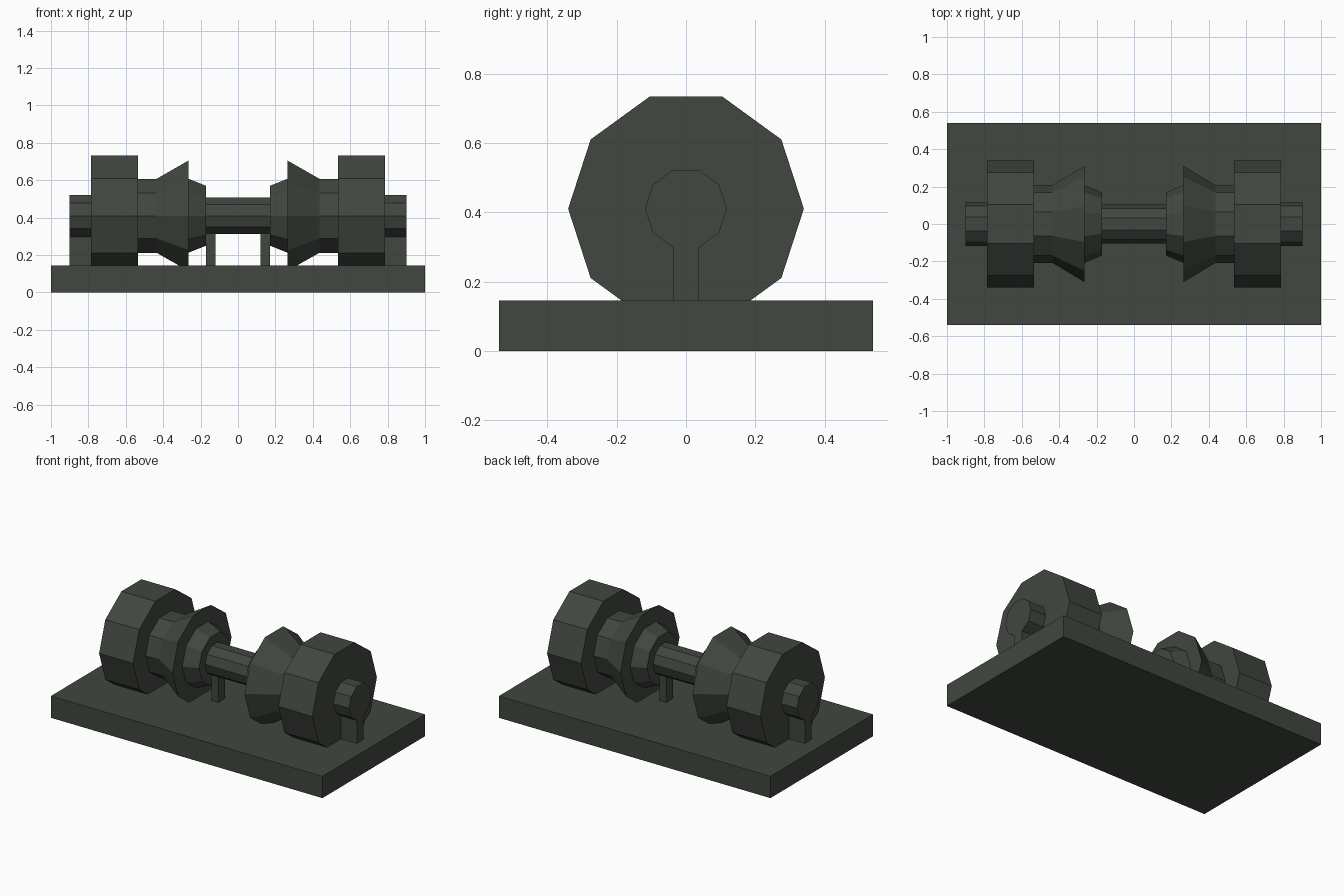
import bpy, bmesh, math

if "Cube" in bpy.data.objects:
    bpy.data.objects.remove(bpy.data.objects["Cube"])

AXIS_Z = 0.41
SIDES = 10

mat = bpy.data.materials.new("dark_green_grey")
mat.diffuse_color = (0.052, 0.063, 0.050, 1)
mat.use_nodes = True
mat.node_tree.nodes["Principled BSDF"].inputs["Base Color"].default_value = mat.diffuse_color


def finish(name, bm):
    bmesh.ops.recalc_face_normals(bm, faces=bm.faces)
    me = bpy.data.meshes.new(name)
    bm.to_mesh(me)
    bm.free()
    me.materials.append(mat)
    ob = bpy.data.objects.new(name, me)
    bpy.context.collection.objects.link(ob)
    return ob


def box(name, x0, x1, half_y, z0, z1):
    bm = bmesh.new()
    bmesh.ops.create_cube(bm, size=1)
    for v in bm.verts:
        v.co.x = x0 if v.co.x < 0 else x1
        v.co.y = half_y if v.co.y > 0 else -half_y
        v.co.z = z0 if v.co.z < 0 else z1
    return finish(name, bm)


def lathe(name, profile, side=1, cap=False):
    """Turn (x, radius) points round the horizontal axis as a ten-sided solid."""
    bm = bmesh.new()
    rings = []
    for x, r in profile:
        rings.append([bm.verts.new((side * x,
                                    r * math.cos(math.tau * i / SIDES),
                                    AXIS_Z + r * math.sin(math.tau * i / SIDES)))
                      for i in range(SIDES)])
    for a, b in zip(rings, rings[1:]):
        for i in range(SIDES):
            j = (i + 1) % SIDES
            f = (a[i], a[j], b[j], b[i])
            bm.faces.new(f if side > 0 else f[::-1])
    if cap:
        bm.faces.new(rings[-1] if side > 0 else rings[-1][::-1])
    ob = finish(name, bm)
    # open shells: make sure normals point away from the axis
    me = ob.data
    total = sum(p.area * (p.normal.y * p.center.y + p.normal.z * (p.center.z - AXIS_Z))
                for p in me.polygons)
    if total < 0:
        me.flip_normals()
    return ob


# Base slab and central bar
box("base_slab", -1, 1, 0.54, 0, 0.145)
lathe("centre_bar", [(-0.17, 0.103), (0.17, 0.103)])

# Each end: flared drum, wheel, axle pin and two supports
for label, s in (("right", 1), ("left", -1)):
    lathe(f"{label}_flared_drum",
          [(0.17, 0.103), (0.17, 0.168), (0.265, 0.208), (0.265, 0.31),
           (0.435, 0.208), (0.535, 0.208)], s)
    lathe(f"{label}_wheel",
          [(0.535, 0.208), (0.535, 0.34), (0.785, 0.34), (0.785, 0.118)], s)
    lathe(f"{label}_axle_pin", [(0.785, 0.118), (0.9, 0.118)], s, cap=True)
    for part, a, b, top in (("inner_support", 0.12, 0.17, 0.32),
                            ("outer_support", 0.785, 0.9, 0.30)):
        x0, x1 = sorted((s * a, s * b))
        box(f"{label}_{part}", x0, x1, 0.036, 0.145, top)
